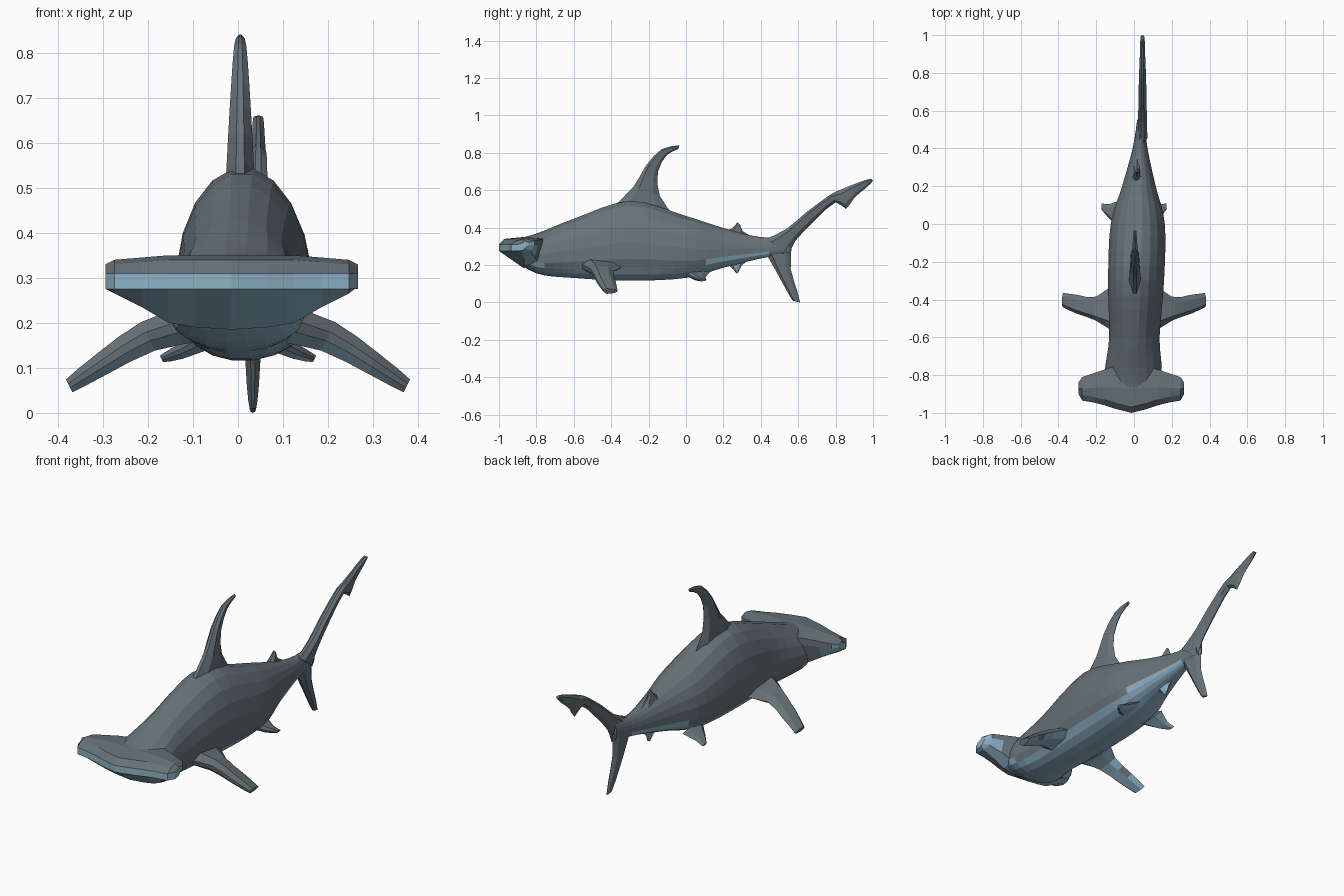
import bpy, bmesh, math
from mathutils import Vector

cube = bpy.data.objects.get("Cube")
if cube:
    bpy.data.objects.remove(cube, do_unlink=True)


def material(name, colour):
    mat = bpy.data.materials.new(name)
    mat.use_nodes = True
    mat.diffuse_color = (*colour, 1)
    shader = mat.node_tree.nodes["Principled BSDF"]
    shader.inputs["Base Color"].default_value = (*colour, 1)
    return mat


GREY = material("slate grey skin", (0.135, 0.17, 0.19))
BLUE = material("pale blue underside", (0.27, 0.44, 0.56))


def smooth_path(keys, steps):
    """Resample a row of key tuples along a smooth curve through all of them."""
    keys = [Vector(key) for key in keys]
    last = len(keys) - 1
    path = []
    for i in range(last):
        start, end = keys[i], keys[i + 1]
        leave = (end - keys[max(i - 1, 0)]) / 2
        arrive = (keys[min(i + 2, last)] - start) / 2
        for step in range(steps):
            t = step / steps
            ease = t * t * (3 - 2 * t)
            path.append(start.lerp(end, ease)
                        + leave * t * (1 - t) ** 2 - arrive * t * t * (1 - t))
    return path + [keys[last]]


def never_pale(centre, normal):
    return False


def pale_below(centre, normal):
    return normal.z < -0.65


def loft(name, rings, is_pale):
    """Skin a row of equal-sized rings, cap both ends, colour faces by a rule."""
    bm = bmesh.new()
    rows = [[bm.verts.new(point) for point in ring] for ring in rings]
    count = len(rows[0])
    for near, far in zip(rows, rows[1:]):
        for i in range(count):
            j = (i + 1) % count
            bm.faces.new((near[i], near[j], far[j], far[i]))
    bm.faces.new(rows[0])
    bm.faces.new(rows[-1])
    bmesh.ops.recalc_face_normals(bm, faces=bm.faces)
    bm.normal_update()
    for face in bm.faces:
        face.material_index = int(is_pale(face.calc_center_median(), face.normal))
    mesh = bpy.data.meshes.new(name)
    bm.to_mesh(mesh)
    bm.free()
    mesh.materials.append(GREY)
    mesh.materials.append(BLUE)
    bpy.context.collection.objects.link(bpy.data.objects.new(name, mesh))


def fin(name, edges, root, tip, normal, is_pale):
    """Loft a blunt lens section between edge points, thinning to the tip."""
    normal = Vector(normal).normalized()
    rings = []
    for i, (lead, trail) in enumerate(edges):
        thick = normal * (root + (tip - root) * i / (len(edges) - 1))
        front, back = lead.lerp(trail, 0.2), lead.lerp(trail, 0.75)
        rings.append([lead + thick * 0.3, front + thick, back + thick * 0.7,
                      trail, back - thick * 0.7, front - thick, lead - thick * 0.3])
    loft(name, rings, is_pale)


def upright_fin(name, x, root, tip, keys, is_pale=never_pale):
    """Fin standing in the middle plane; keys are leading y, z and trailing y, z."""
    edges = [(Vector((x, key[0], key[1])), Vector((x, key[2], key[3])))
             for key in smooth_path(keys, 2)]
    fin(name, edges, root, tip, (1, 0, 0), is_pale)


def paired_fins(name, root, tip, keys):
    """Mirrored drooping fins; keys are x, z, leading y and trailing y."""
    for side, sign in (("left", 1), ("right", -1)):
        edges = [(Vector((sign * x, lead, z)), Vector((sign * x, trail, z)))
                 for x, z, lead, trail in smooth_path(keys, 2)]
        fin(f"{side}_{name}", edges, root, tip, (sign, 0, 2), pale_below)


# Body: a rounded section flattened below its widest line
def body_ring(y, half_width, top, bottom, sides=20):
    middle = bottom + (top - bottom) * 0.38
    ring = []
    for i in range(sides):
        angle = math.tau * (i + 0.5) / sides
        rise = math.sin(angle)
        if rise > 0:
            z = middle + (top - middle) * rise
        else:
            z = middle - (middle - bottom) * abs(rise) ** 0.7
        # The spine drifts slightly to the left towards the tail
        ring.append((0.02 + 0.03 * y + half_width * math.cos(angle), y, z))
    return ring


def body_pale(centre, normal):
    if centre.y < -0.8:
        return centre.z < 0.3
    limit = -0.2 if centre.y > 0.1 else -0.45
    return centre.y < 0.44 and normal.z < limit


# Keys are y, half width, top and bottom
spine = [
    (-0.95, 0.08, 0.33, 0.25),
    (-0.8, 0.15, 0.37, 0.155),
    (-0.6, 0.135, 0.45, 0.13),
    (-0.3, 0.15, 0.545, 0.115),
    (0, 0.145, 0.465, 0.13),
    (0.2, 0.09, 0.4, 0.185),
    (0.4, 0.04, 0.35, 0.235),
    (0.55, 0.02, 0.36, 0.26),
]
loft("body", [body_ring(*key) for key in smooth_path(spine, 4)], body_pale)


# Hammer head: a wide bar with a pale front band and a sloping underside
def head_ring(x, front, back, top, under):
    middle = (front + back) / 2
    profile = [(back, top - 0.01), (middle, top), (front + 0.03, top - 0.01),
               (front, 0.31), (front, 0.275),
               (middle, under), (back - 0.02, under + 0.01), (back, 0.305)]
    return [(x - 0.014, y, z) for y, z in profile]


def head_pale(centre, normal):
    outward = normal.y < -0.3 or normal.z < -0.3 or abs(normal.x) > 0.7
    return centre.z < 0.315 and outward


# Keys are x, front, back, top and underside, from the middle outwards
half_head = [
    (0, -1, -0.74, 0.35, 0.185),
    (0.08, -0.98, -0.75, 0.35, 0.19),
    (0.14, -0.96, -0.77, 0.35, 0.2),
    (0.2, -0.945, -0.79, 0.345, 0.235),
    (0.26, -0.935, -0.81, 0.34, 0.265),
    (0.28, -0.9, -0.84, 0.33, 0.28),
]
mirrored = [(-x, *rest) for x, *rest in reversed(half_head[1:])]
loft("hammer_head", [head_ring(*key) for key in mirrored + half_head], head_pale)

# Fins along the middle plane
upright_fin("dorsal_fin", 0.005, 0.034, 0.007, [
    (-0.4, 0.5, -0.06, 0.46),
    (-0.28, 0.62, -0.14, 0.57),
    (-0.215, 0.73, -0.15, 0.7),
    (-0.13, 0.82, -0.1, 0.79),
    (-0.035, 0.84, -0.04, 0.82),
])
upright_fin("second_dorsal_fin", 0.015, 0.025, 0.006, [
    (0.2, 0.37, 0.36, 0.35),
    (0.25, 0.4, 0.305, 0.38),
    (0.275, 0.43, 0.29, 0.415),
])
upright_fin("anal_fin", 0.025, 0.025, 0.006, [
    (0.19, 0.22, 0.34, 0.23),
    (0.24, 0.19, 0.3, 0.2),
    (0.27, 0.155, 0.28, 0.16),
], is_pale=lambda centre, normal: True)
upright_fin("tail_upper_lobe", 0.045, 0.026, 0.01, [
    (0.43, 0.34, 0.55, 0.25),
    (0.54, 0.395, 0.585, 0.33),
    (0.64, 0.48, 0.7, 0.45),
    (0.77, 0.575, 0.8, 0.535),
    (0.82, 0.6, 0.855, 0.5),
    (0.88, 0.625, 0.9, 0.56),
    (0.96, 0.655, 0.965, 0.615),
    (0.99, 0.66, 1, 0.65),
])
upright_fin("tail_lower_lobe", 0.033, 0.026, 0.007, [
    (0.42, 0.275, 0.565, 0.3),
    (0.48, 0.17, 0.56, 0.18),
    (0.54, 0.06, 0.595, 0.06),
    (0.57, 0.01, 0.61, 0),
])

# Paired fins, pale underneath
paired_fins("pectoral_fin", 0.045, 0.016, [
    (0.09, 0.2, -0.58, -0.3),
    (0.2, 0.17, -0.51, -0.385),
    (0.3, 0.11, -0.475, -0.375),
    (0.375, 0.06, -0.44, -0.365),
])
paired_fins("pelvic_fin", 0.025, 0.008, [
    (0.07, 0.165, -0.03, 0.13),
    (0.13, 0.135, 0.03, 0.105),
    (0.17, 0.12, 0.075, 0.11),
])
